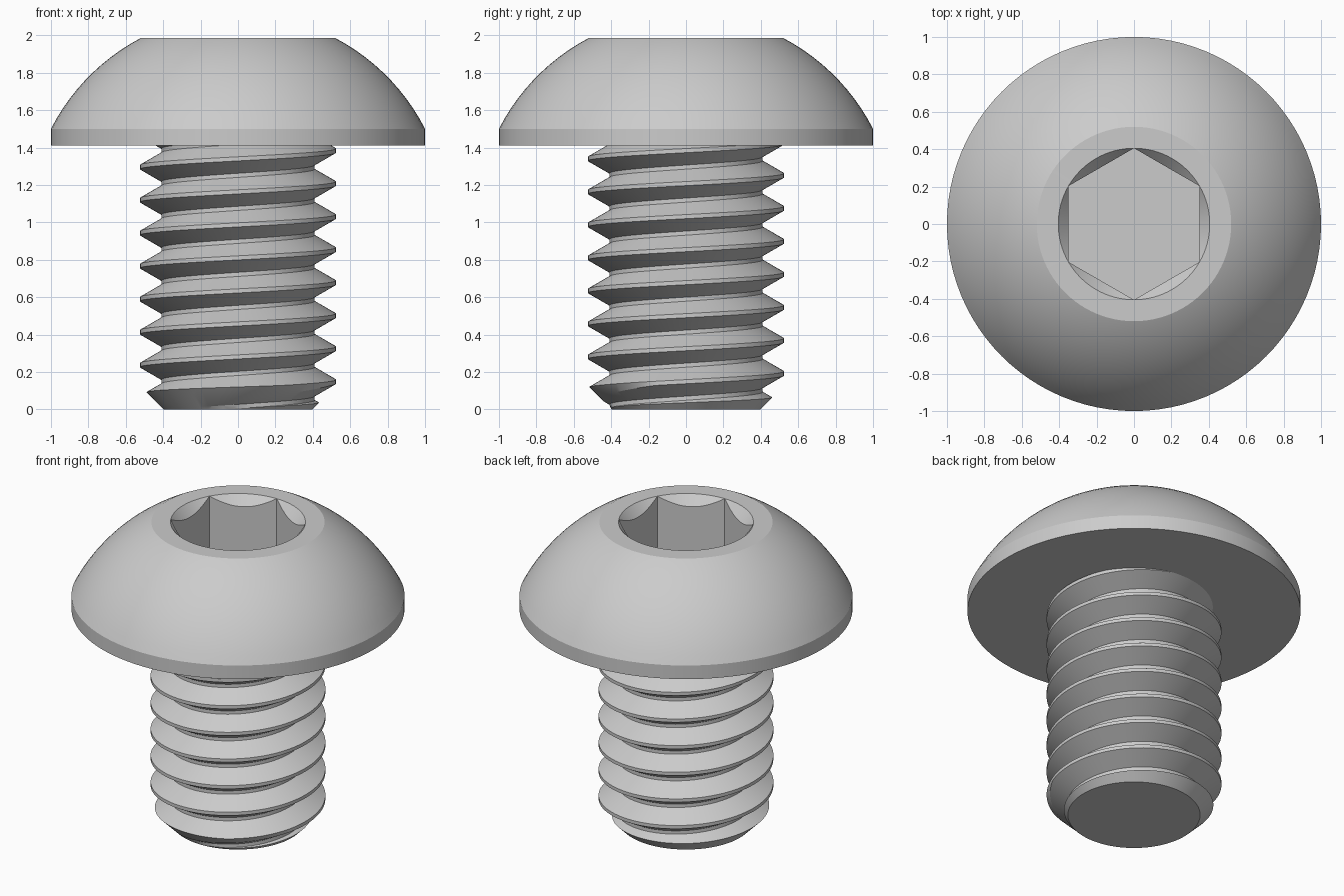
import bpy, bmesh
from math import sin, cos, pi, radians, sqrt
from mathutils import Vector

if "Cube" in bpy.data.objects:
    bpy.data.objects.remove(bpy.data.objects["Cube"], do_unlink=True)

SEGS = 96
HEAD_BASE, HEAD_TOP = 1.41, 1.985
PITCH, ROOT, CREST = 0.1765, 0.41, 0.525
TIP = 0.397                              # radius of the chamfered end at z = 0

steel = bpy.data.materials.new("grey steel")
steel.use_nodes = True
colour = (0.6, 0.6, 0.6, 1)
steel.diffuse_color = colour
steel.node_tree.nodes["Principled BSDF"].inputs["Base Color"].default_value = colour


def polar(r, a, z):
    return Vector((r * cos(a), r * sin(a), z))


def finish(name, bm):
    """Turn a bmesh into a smooth object with crisp edges."""
    bmesh.ops.remove_doubles(bm, verts=bm.verts, dist=0.0005)
    mesh = bpy.data.meshes.new(name)
    bm.to_mesh(mesh)
    bm.free()
    mesh.materials.append(steel)
    obj = bpy.data.objects.new(name, mesh)
    bpy.context.collection.objects.link(obj)
    bpy.ops.object.select_all(action='DESELECT')
    obj.select_set(True)
    bpy.context.view_layer.objects.active = obj
    bpy.ops.object.shade_smooth_by_angle(angle=radians(20))


# Domed head with a countersunk hexagonal socket
def build_head():
    bm = bmesh.new()
    rim, flat, floor = 0.405, 0.351, HEAD_TOP - 0.4
    centre, edge = 0.99, 1.5
    radius = sqrt(1 + (edge - centre) ** 2)
    steps = 14
    profile = [(1, HEAD_BASE)]
    for i in range(steps + 1):
        z = edge + (HEAD_TOP - edge) * sin(i / steps * pi / 2)
        profile.append((sqrt(radius ** 2 - (z - centre) ** 2), z))
    profile.append((rim, HEAD_TOP))

    angles = [2 * pi * k / SEGS for k in range(SEGS)]
    rings = [[bm.verts.new(polar(r, a, z)) for a in angles] for r, z in profile]

    def hex_radius(a):
        return flat / cos((a + pi / 6) % (pi / 3) - pi / 6)

    rings.append([bm.verts.new(polar(hex_radius(a), a,
                  HEAD_TOP - 1.15 * (rim - hex_radius(a)))) for a in angles])
    rings.append([bm.verts.new(polar(hex_radius(a), a, floor)) for a in angles])

    for low, high in zip(rings, rings[1:]):
        for k in range(SEGS):
            n = (k + 1) % SEGS
            bm.faces.new((low[k], low[n], high[n], high[k]))
    bm.faces.new(rings[0][::-1])
    bm.faces.new(rings[-1])
    finish("button_head", bm)


# Right-handed threaded shank, its end trimmed by a cone
def thread_column(z):
    """Lower root, two crest points and upper root around height z."""
    half_crest, half_root = PITCH / 16, PITCH * 7 / 16
    z0, z1, z2, z3 = z - half_root, z - half_crest, z + half_crest, z + half_root
    slope = (CREST - ROOT) / (half_root - half_crest)
    r1 = r2 = CREST
    if TIP + z1 < CREST:
        if TIP + z0 > ROOT:
            z1 = (TIP - ROOT + slope * z0) / (slope - 1)
        r1 = TIP + z1
    if TIP + z2 < CREST:
        if TIP + z3 > ROOT:
            z2 = (ROOT + slope * z3 - TIP) / (slope + 1)
        r2 = TIP + z2
    return ((min(ROOT, TIP + z0), z0), (r1, z1), (r2, z2), (min(ROOT, TIP + z3), z3))


def build_shank():
    bm = bmesh.new()
    columns = []
    for i in range(-2 * SEGS, 9 * SEGS + 1):
        turn = i / SEGS
        points = thread_column(0.148 + PITCH * turn)
        columns.append([bm.verts.new(polar(r, 2 * pi * turn, z)) for r, z in points])
    for i in range(len(columns) - 1):
        a, b = columns[i], columns[i + 1]
        for j in range(3):
            bm.faces.new((a[j], b[j], b[j + 1], a[j + 1]))
        if i + SEGS + 1 < len(columns):
            bm.faces.new((a[3], b[3], columns[i + SEGS + 1][0], columns[i + SEGS][0]))

    # Cut level at the tip and just inside the head
    for height, side in ((0, -1), (HEAD_BASE + 0.03, 1)):
        geom = bm.verts[:] + bm.edges[:] + bm.faces[:]
        bmesh.ops.bisect_plane(bm, geom=geom, plane_co=(0, 0, height),
                               plane_no=(0, 0, side), clear_outer=True)
    cap = [bm.verts.new(polar(TIP, 2 * pi * k / SEGS, 0)) for k in range(SEGS)]
    bm.faces.new(cap[::-1])
    finish("threaded_shank", bm)


build_head()
build_shank()
